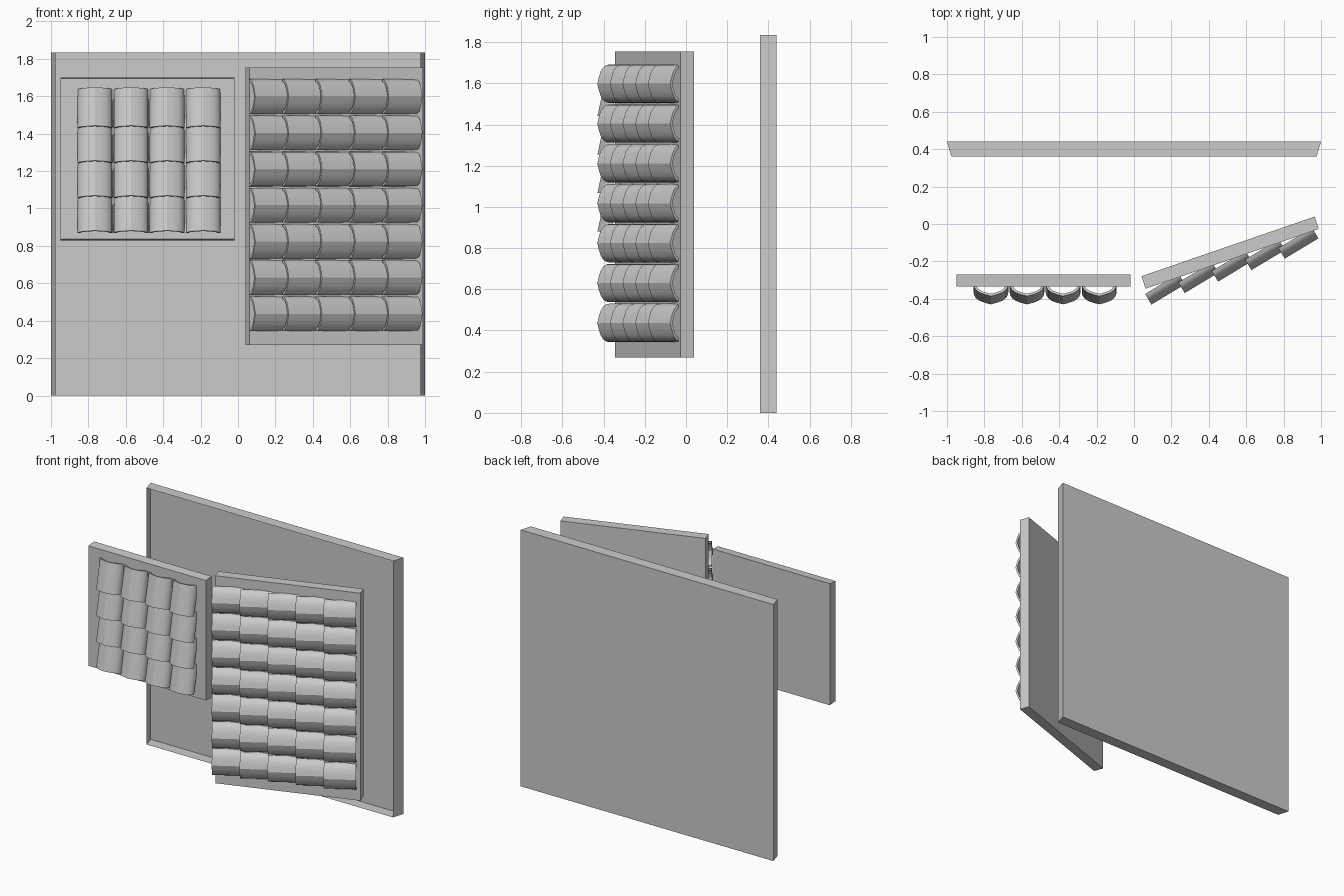
import bpy, bmesh
from math import radians, sin, cos
from mathutils import Matrix, Vector

cube = bpy.data.objects.get("Cube")
if cube:
    bpy.data.objects.remove(cube)

gray = bpy.data.materials.new("light_gray")
gray.use_nodes = True
gray.diffuse_color = (0.6, 0.6, 0.6, 1)
gray.node_tree.nodes["Principled BSDF"].inputs["Base Color"].default_value = (0.6, 0.6, 0.6, 1)


def finish(bm, name):
    mesh = bpy.data.meshes.new(name)
    bmesh.ops.recalc_face_normals(bm, faces=bm.faces)
    bm.to_mesh(mesh)
    bm.free()
    mesh.materials.append(gray)
    return mesh


def place(name, mesh, matrix=Matrix()):
    obj = bpy.data.objects.new(name, mesh)
    bpy.context.scene.collection.objects.link(obj)
    obj.matrix_world = matrix
    return obj


def panel(name, size, center, angle=0, taper_x=0, taper_z=0, open_front=False):
    """Upright slab whose front (-y) may be narrower than its back."""
    bm = bmesh.new()
    bmesh.ops.create_cube(bm, size=1)
    bm.normal_update()
    for v in bm.verts:
        front = v.co.y < 0
        v.co = Vector(a * b for a, b in zip(v.co, size))
        if front:
            v.co.x *= 1 - 2 * taper_x / size[0]
            v.co.z *= 1 - 2 * taper_z / size[2]
    mesh = finish(bm, name)
    if open_front:
        bm = bmesh.new()
        bm.from_mesh(mesh)
        face = min(bm.faces, key=lambda f: f.calc_center_median().y)
        bmesh.ops.delete(bm, geom=[face], context='FACES_ONLY')
        bm.to_mesh(mesh)
        bm.free()
    return place(name, mesh, Matrix.Translation(center) @ Matrix.Rotation(angle, 4, 'Z'))


# Slabs: hollow back wall, straight roof sample, swung roof sample
ANGLE = radians(19)
panel("back_wall", (2, 0.08, 1.835), (0, 0.4, 0.9175), taper_x=0.024, open_front=True)
panel("left_board", (0.93, 0.065, 0.87), (-0.485, -0.3025, 1.265), taper_z=0.006)
panel("swung_board", (0.979, 0.07, 1.485), (0.514, -0.153, 1.0125), ANGLE)

# Ridged, hollow barrel tile: X across, Y along, Z outward
LENGTH = 0.21
half = [(0.093, 0), (0.09, 0.016), (0.08, 0.032), (0.06, 0.047), (0.03, 0.058)]
outer = half + [(0, 0.066)] + [(-x, h) for x, h in reversed(half)]
inner = [(x * 0.85, h * 0.8) for x, h in reversed(outer)]
bm = bmesh.new()
rings = [[bm.verts.new((x, y, h)) for x, h in outer + inner] for y in (0, LENGTH)]
n = len(rings[0])
m = len(outer)
for i in range(n):
    j = (i + 1) % n
    bm.faces.new((rings[0][i], rings[0][j], rings[1][j], rings[1][i]))
for ring in rings:
    for i in range(m - 1):
        bm.faces.new((ring[i], ring[i + 1], ring[n - 2 - i], ring[n - 1 - i]))
tile = finish(bm, "roof_tile")


def tile_field(name, origin, along, outward, columns, rows, col_pitch, row_pitch):
    """Overlapping grid of tiles, each tipped away from its board at the low end."""
    across = along.cross(outward)
    frame = Matrix((across, along, outward)).transposed().to_4x4()
    tilt = Matrix.Rotation(radians(-12), 4, 'X')
    for c in range(columns):
        for r in range(rows):
            pos = origin + across * c * col_pitch + along * r * row_pitch
            place(f"{name}_{c}_{r}", tile, Matrix.Translation(pos) @ frame @ tilt)


tile_field("left_tile", Vector((-0.765, -0.365, 0.868)), Vector((0, 0, 1)),
           Vector((0, -1, 0)), 4, 4, 0.193, 0.187)
tile_field("swung_tile", Vector((0.059, -0.374, 1.598)), Vector((cos(ANGLE), sin(ANGLE), 0)),
           Vector((sin(ANGLE), -cos(ANGLE), 0)), 7, 5, 0.1935, 0.1885)

# Smooth barrels with a crisp ridge and rims
sample = bpy.data.objects["left_tile_0_0"]
bpy.ops.object.select_all(action='DESELECT')
sample.select_set(True)
bpy.context.view_layer.objects.active = sample
bpy.ops.object.shade_smooth_by_angle(angle=radians(26))
